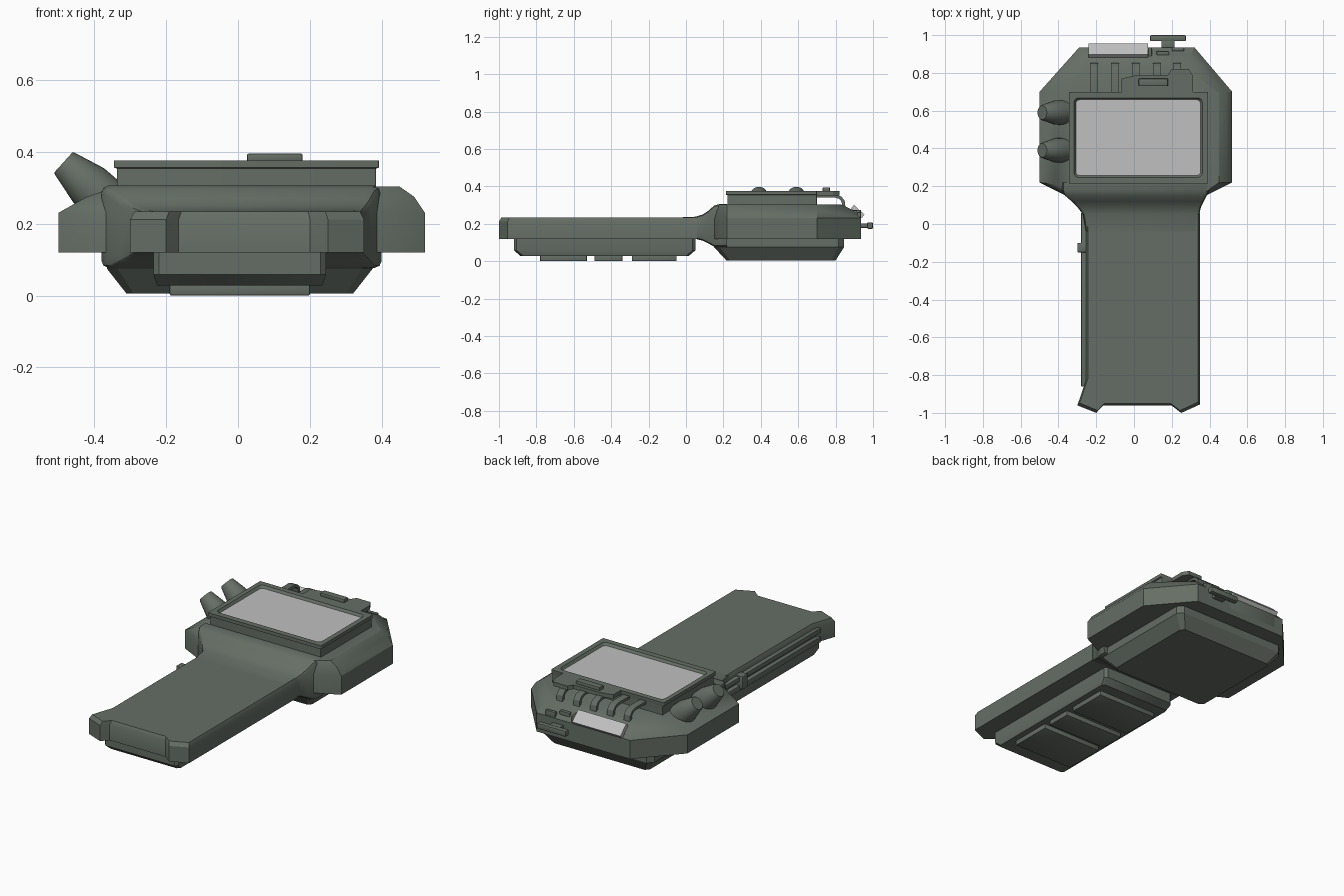
import bpy, bmesh, math
from mathutils import Vector, Matrix

if "Cube" in bpy.data.objects:
    bpy.data.objects.remove(bpy.data.objects["Cube"])

made = []


def material(name, rgb):
    m = bpy.data.materials.new(name)
    m.use_nodes = True
    m.diffuse_color = (*rgb, 1)
    m.node_tree.nodes["Principled BSDF"].inputs["Base Color"].default_value = (*rgb, 1)
    return m


BODY = material("grey_green_casing", (0.13, 0.155, 0.13))
LIGHT = material("light_grey_glass", (0.53, 0.53, 0.53))


def finish(name, bm, mats):
    bmesh.ops.recalc_face_normals(bm, faces=bm.faces[:])
    me = bpy.data.meshes.new(name)
    bm.to_mesh(me)
    bm.free()
    for m in mats:
        me.materials.append(m)
    ob = bpy.data.objects.new(name, me)
    bpy.context.collection.objects.link(ob)
    made.append(ob)
    return ob


def loft(name, rings, mats=(BODY,), cap_index=0):
    """Skin between rings of equal point count, closed at both ends."""
    bm = bmesh.new()
    vs = [[bm.verts.new(p) for p in ring] for ring in rings]
    n = len(vs[0])
    for a, b in zip(vs, vs[1:]):
        for i in range(n):
            j = (i + 1) % n
            bm.faces.new((a[i], a[j], b[j], b[i]))
    bm.faces.new(vs[0])
    bm.faces.new(vs[-1]).material_index = cap_index
    return finish(name, bm, mats)


def box(name, x, y, z, bevel=0.0, mats=(BODY,), tilt=0.0):
    bm = bmesh.new()
    bmesh.ops.create_cube(bm, size=1)
    size = [b - a for a, b in (x, y, z)]
    mid = Vector([(a + b) / 2 for a, b in (x, y, z)])
    bmesh.ops.scale(bm, vec=size, verts=bm.verts[:])
    if bevel:
        bmesh.ops.bevel(bm, geom=bm.edges[:], offset=bevel, segments=2,
                        profile=0.5, affect='EDGES')
    bmesh.ops.transform(bm, matrix=Matrix.Translation(mid) @ Matrix.Rotation(tilt, 4, 'X'),
                        verts=bm.verts[:])
    return finish(name, bm, mats)


def rounded(a0, a1, b0, b1, r, steps=4):
    """Rounded rectangle outline as 2D points."""
    pts = []
    corners = ((a1 - r, b1 - r), (a0 + r, b1 - r), (a0 + r, b0 + r), (a1 - r, b0 + r))
    for k, (ca, cb) in enumerate(corners):
        for s in range(steps + 1):
            t = (k + s / steps) * math.pi / 2
            pts.append((ca + r * math.cos(t), cb + r * math.sin(t)))
    return pts


def at_z(pts, z):
    return [(x, y, z) for x, y in pts]


def shrink(pts, cx, cy, kx, ky):
    return [(cx + (x - cx) * kx, cy + (y - cy) * ky) for x, y in pts]


# Head casing: octagonal outline with sloping shoulders
outer = [(-0.5, 0.22), (-0.5, 0.7), (-0.29, 0.935), (0.32, 0.935), (0.52, 0.7),
         (0.52, 0.22), (0.38, 0.15), (-0.36, 0.15)]
middle = [(-0.42, 0.21), (-0.42, 0.69), (-0.27, 0.89), (0.3, 0.89), (0.49, 0.7),
          (0.49, 0.22), (0.38, 0.16), (-0.35, 0.16)]
upper = [(-0.34, 0.2), (-0.34, 0.68), (-0.25, 0.83), (0.28, 0.83), (0.45, 0.69),
         (0.45, 0.22), (0.38, 0.17), (-0.33, 0.17)]
loft("head_casing", [at_z(outer, 0.12), at_z(outer, 0.23), at_z(middle, 0.275),
                     at_z(upper, 0.303)])

# Head underside
base = rounded(-0.365, 0.375, 0.15, 0.845, 0.03, 1)
loft("head_base", [at_z(base, 0.13), at_z(base, 0.075),
                   at_z(rounded(-0.31, 0.32, 0.215, 0.8, 0.02, 1), 0.005)])

# Neck flaring from the handle into the head
neck = [(-0.04, -0.255, 0.345, 0.122, 0.234), (0.05, -0.27, 0.345, 0.12, 0.238),
        (0.09, -0.3, 0.355, 0.11, 0.25), (0.12, -0.33, 0.37, 0.095, 0.27),
        (0.15, -0.365, 0.385, 0.078, 0.297), (0.18, -0.38, 0.4, 0.077, 0.306),
        (0.22, -0.38, 0.4, 0.077, 0.306)]
loft("neck", [[(x, y, z) for x, z in rounded(a, b, c, d, 0.02, 2)]
              for y, a, b, c, d in neck])

# Screen housing with recessed glass
sx, sy = (-0.345, 0.392), (0.213, 0.7)
loft("screen_housing", [
    at_z(rounded(sx[0] + 0.008, sx[1] - 0.008, sy[0] + 0.008, sy[1], 0.004), 0.29),
    at_z(rounded(sx[0] + 0.008, sx[1] - 0.008, sy[0] + 0.008, sy[1], 0.004), 0.353),
    at_z(rounded(*sx, *sy, 0.006), 0.356),
    at_z(rounded(*sx, *sy, 0.006), 0.376),
    at_z(rounded(-0.318, 0.362, 0.247, 0.668, 0.025), 0.376),
    at_z(rounded(-0.308, 0.352, 0.257, 0.658, 0.02), 0.362)], (BODY, LIGHT), 1)

# Overhanging button shelf and its button
shelf = [(-0.065, 0.69), (-0.065, 0.77), (0.0, 0.785), (0.18, 0.79), (0.2, 0.82),
         (0.29, 0.82), (0.312, 0.785), (0.312, 0.69)]
loft("button_shelf", [at_z(shelf, 0.352), at_z(shelf, 0.376)])
box("shelf_button", (0.025, 0.18), (0.73, 0.77), (0.37, 0.395), 0.005)

# Curved straps bridging the screen housing and the head
strap = [(0.69, 0.356), (0.8, 0.356), (0.83, 0.346), (0.848, 0.325), (0.855, 0.27),
         (0.838, 0.27), (0.832, 0.318), (0.82, 0.333), (0.797, 0.34), (0.69, 0.34)]
for i in range(5):
    cx = -0.21 + i * 0.11
    loft(f"strap_{i + 1}", [[(cx + s, y, z) for y, z in strap] for s in (-0.02, 0.02)])

# Pair of tapered control knobs on the left-hand slope
axis = Vector((-0.74, 0, 0.67))
for i, y in enumerate((0.39, 0.59)):
    side = Vector((0, 1, 0))
    up = axis.cross(side)
    start = Vector((-0.375, y, 0.27))
    rings = []
    for dist, r in ((-0.02, 0.066), (0.055, 0.064), (0.145, 0.041), (0.15, 0.037)):
        rings.append([start + axis * dist + r * (math.cos(t) * side + math.sin(t) * up)
                      for t in (k * math.tau / 24 for k in range(24))])
    loft(f"control_knob_{i + 1}", rings)

# Rear light panel, its housing and the small indicators
box("rear_panel_housing", (-0.24, 0.095), (0.86, 0.935), (0.15, 0.262), 0.008)
box("rear_light_panel", (-0.24, 0.075), (0.88, 0.957), (0.254, 0.278), 0, (LIGHT,),
    -math.radians(42))
box("rear_panel_clip", (0.075, 0.095), (0.88, 0.935), (0.24, 0.275), 0.004)
box("rear_indicator_1", (0.12, 0.185), (0.895, 0.915), (0.24, 0.272), 0.003)
box("rear_indicator_2", (0.2, 0.265), (0.915, 0.935), (0.23, 0.262), 0.003)

# Rear connector
box("connector_stem", (0.145, 0.215), (0.92, 0.975), (0.178, 0.202), 0.004)
box("connector_bar", (0.085, 0.275), (0.968, 1.0), (0.173, 0.207), 0.006)

# Handle with two raised feet at its end
handle = [(0.35, 0.06), (0.35, -0.955), (0.25, -1.0), (0.2, -0.962), (-0.165, -0.962),
          (-0.2, -1.0), (-0.3, -0.96), (-0.255, -0.83), (-0.255, 0.06)]
loft("handle", [at_z(handle, 0.12), at_z(handle, 0.212),
                at_z(shrink(handle, 0.05, 0.06, 0.965, 0.988), 0.234)])

# Side rails and clip
for i, (z0, z1) in enumerate(((0.122, 0.155), (0.178, 0.205))):
    box(f"side_rail_{i + 1}", (-0.28, -0.24), (-0.86, 0.06), (z0, z1), 0.004)
box("side_clip", (-0.3, -0.24), (-0.15, -0.1), (0.135, 0.213), 0.005)

# Grip under the handle with three pads
grip = rounded(-0.235, 0.245, -0.92, 0.05, 0.015, 1)
loft("grip", [at_z(grip, 0.125), at_z(grip, 0.058),
              at_z(rounded(-0.225, 0.235, -0.885, 0.015, 0.015, 1), 0.028)])
for i, (y0, y1) in enumerate(((-0.78, -0.53), (-0.49, -0.34), (-0.29, -0.05))):
    box(f"grip_pad_{i + 1}", (-0.19, 0.2), (y0, y1), (0.0, 0.035), 0.004)

# Smooth curved surfaces while keeping hard edges
bpy.ops.object.select_all(action='DESELECT')
for ob in made:
    ob.select_set(True)
bpy.context.view_layer.objects.active = made[0]
bpy.ops.object.shade_smooth_by_angle(angle=math.radians(30))
